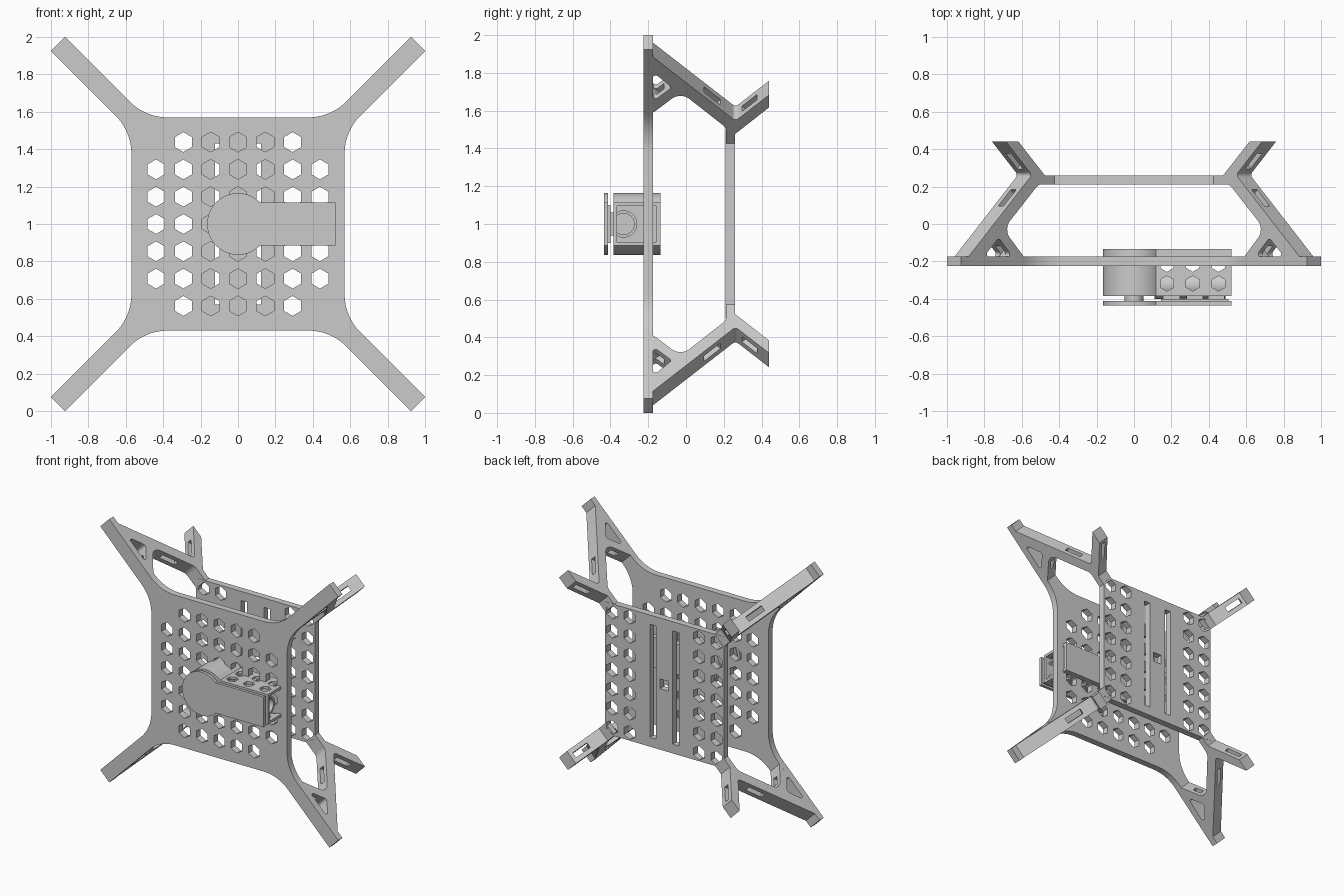
import bpy, bmesh
from math import pi, sin, cos, tan, atan2, asin, sqrt, radians
from mathutils import Vector, Matrix

if "Cube" in bpy.data.objects:
    bpy.data.objects.remove(bpy.data.objects["Cube"])

CZ = 1.0                                  # height of the frame centre
UPRIGHT = Matrix.Rotation(pi / 2, 4, 'X')  # profile plane -> XZ plane


def rounded(pts, seg=10):
    """Polygon of (x, y[, radius]) with the given corners filleted."""
    out = []
    for i, p in enumerate(pts):
        c = Vector(p[:2])
        if len(p) < 3:
            out.append(c)
            continue
        u = (Vector(pts[i - 1][:2]) - c).normalized()
        v = (Vector(pts[(i + 1) % len(pts)][:2]) - c).normalized()
        half, r = u.angle(v) / 2, p[2]
        mid = c + (u + v).normalized() * r / sin(half)
        a, b = c + u * r / tan(half) - mid, c + v * r / tan(half) - mid
        a0 = atan2(a.y, a.x)
        d = (atan2(b.y, b.x) - a0 + pi) % (2 * pi) - pi
        out += [mid + r * Vector((cos(a0 + d * k / seg), sin(a0 + d * k / seg)))
                for k in range(seg + 1)]
    return out


def hexagon(x, y, r=0.053):
    return [(x + r * sin(k * pi / 3), y + r * cos(k * pi / 3)) for k in range(6)]


def rect(x, y, w, h):
    return [(x - w, y - h), (x + w, y - h), (x + w, y + h), (x - w, y + h)]


def extrude(name, loops, half, matrix):
    """Solid from a flat outline (first loop) with holes (other loops)."""
    cu = bpy.data.curves.new(name, 'CURVE')
    cu.dimensions, cu.fill_mode, cu.extrude = '2D', 'BOTH', half
    for loop in loops:
        s = cu.splines.new('POLY')
        s.points.add(len(loop) - 1)
        for q, p in zip(s.points, loop):
            q.co = (p[0], p[1], 0, 1)
        s.use_cyclic_u = True
    tmp = bpy.data.objects.new(name + "_outline", cu)
    bpy.context.collection.objects.link(tmp)
    bpy.context.view_layer.update()
    me = bpy.data.meshes.new_from_object(
        tmp.evaluated_get(bpy.context.evaluated_depsgraph_get()))
    bpy.data.objects.remove(tmp)
    bm = bmesh.new()
    bm.from_mesh(me)
    bmesh.ops.remove_doubles(bm, verts=bm.verts, dist=1e-5)
    bmesh.ops.recalc_face_normals(bm, faces=bm.faces)
    for f in bm.faces:
        f.smooth = False
    bm.to_mesh(me)
    bm.free()
    me.name = name
    ob = bpy.data.objects.new(name, me)
    ob.matrix_world = matrix
    bpy.context.collection.objects.link(ob)
    return ob


def slab(name, loops, y0, y1):
    return extrude(name, loops, (y1 - y0) / 2,
                   Matrix.Translation((0, (y0 + y1) / 2, CZ)) @ UPRIGHT)


def cut(ob, cutters):
    for c in cutters:
        m = ob.modifiers.new("cut", 'BOOLEAN')
        m.object, m.operation, m.solver = c, 'DIFFERENCE', 'EXACT'
    bpy.context.view_layer.update()
    me = bpy.data.meshes.new_from_object(
        ob.evaluated_get(bpy.context.evaluated_depsgraph_get()))
    ob.modifiers.clear()
    ob.data = me
    for c in cutters:
        bpy.data.objects.remove(c)


# front plate: square with four diagonal arms and a hexagon grid
arm = [(0.57, 0.495, 0.29), (1, 0.925), (0.925, 1), (0.495, 0.57, 0.29)]
outline = []
for k in range(4):
    for p in arm:
        q = Matrix.Rotation(k * pi / 2, 2) @ Vector(p[:2])
        outline.append((q.x, q.y) + tuple(p[2:]))
P = 0.146
front_holes = [hexagon(i * P, j * P) for i in range(-3, 4) for j in range(-3, 4)
               if not (abs(i) == 3 and abs(j) == 3)]
slab("front_plate", [rounded(outline)] + front_holes, -0.225, -0.175)

# back plate: hexagon columns at the sides, two long slots, a square hole
back_holes = [hexagon(i * P, j * P) for i in (-3, -2, 2, 3) for j in range(-3, 4)]
back_holes += [rect(s * 0.096, 0, 0.026, 0.43) for s in (-1, 1)]
back_holes.append(rect(0, 0, 0.037, 0.037))
slab("back_plate", [rect(0, 0, 0.5, 0.5)] + back_holes, 0.21, 0.26)

# corner legs: strut, splayed foot and brace, with slots through each
profile = [(1.31, -0.18), (0.825, 0.262, 0.02), (1.02, 0.44), (0.926, 0.44),
           (0.725, 0.2585), (0.65, 0.2585), (0.65, 0.2115), (0.775, 0.2115, 0.06),
           (1.04, -0.028, 0.06), (0.88, -0.18)]
window = rounded([(0.97, -0.175, 0.015), (1.19, -0.175, 0.015),
                  (1.075, -0.075, 0.02)])
leg = extrude("corner_leg", [rounded(profile), window], 0.053, Matrix())
slots = [(0.937, 0.115, 137.5, 0.065), (0.884, 0.36, 42, 0.06),
         (0.985, -0.115, 45, 0.032)]
cut(leg, [extrude("slot_cutter", [rect(0, 0, ln, 0.055)], 0.02,
                  Matrix.Translation((x, y, 0)) @ Matrix.Rotation(radians(a), 4, 'Z'))
          for x, y, a, ln in slots])
h = 1 / sqrt(2)
for n, (sx, sz) in enumerate([(1, 1), (-1, 1), (-1, -1), (1, -1)]):
    ob = leg if n == 0 else leg.copy()
    if n:
        bpy.context.collection.objects.link(ob)
    ob.matrix_world = Matrix(((sx * h, 0, -sz * h, 0), (0, 1, 0, 0),
                              (sz * h, 0, sx * h, CZ), (0, 0, 0, 1)))

# drive housing: keyhole-shaped shell, open at the end, hexagon vents
R, W = 0.165, 0.115
a0 = asin(W / R)
key = [(R * cos(a0 + (2 * pi - 2 * a0) * k / 40), R * sin(a0 + (2 * pi - 2 * a0) * k / 40))
       for k in range(41)] + [(0.52, -W), (0.52, W)]
housing = slab("drive_housing", [key], -0.385, -0.135)
vents = [extrude("vent_cutter", [hexagon(x, y, 0.041)], 0.2,
                 Matrix.Translation((0, 0, CZ)))
         for x in (0.176, 0.314, 0.452) for y in (-0.318, -0.215)]
cavity = slab("cavity_cutter", [rect(0.335, 0, 0.205, 0.095)], -0.365, -0.16)
cut(housing, [cavity] + vents)

# front cover on a round hub, with an inner lip and three spacers
slab("cover_plate", [key], -0.435, -0.413)
disc = lambda r: [(r * cos(k * pi / 16), r * sin(k * pi / 16)) for k in range(32)]
slab("cover_hub", [disc(0.05)], -0.414, -0.38)
slab("cover_lip", [rect(0.325, 0, 0.18, 0.1)], -0.414, -0.4)
for x in (0.2, 0.325, 0.44):
    slab("cover_spacer", [rect(x, 0, 0.045, 0.06)], -0.401, -0.38)

# motor tube inside the housing
across = Matrix.Translation((0.3, -0.33, CZ)) @ Matrix.Rotation(pi / 2, 4, 'Y')
extrude("motor_tube", [disc(0.072), disc(0.056)], 0.19, across)
extrude("motor_core", [disc(0.057)], 0.15, across)

# smooth the curved walls, keep the edges sharp
bpy.ops.object.select_all(action='DESELECT')
meshes = [o for o in bpy.context.scene.objects if o.type == 'MESH']
for o in meshes:
    o.select_set(True)
bpy.context.view_layer.objects.active = meshes[0]
bpy.ops.object.shade_smooth_by_angle(angle=radians(25))
